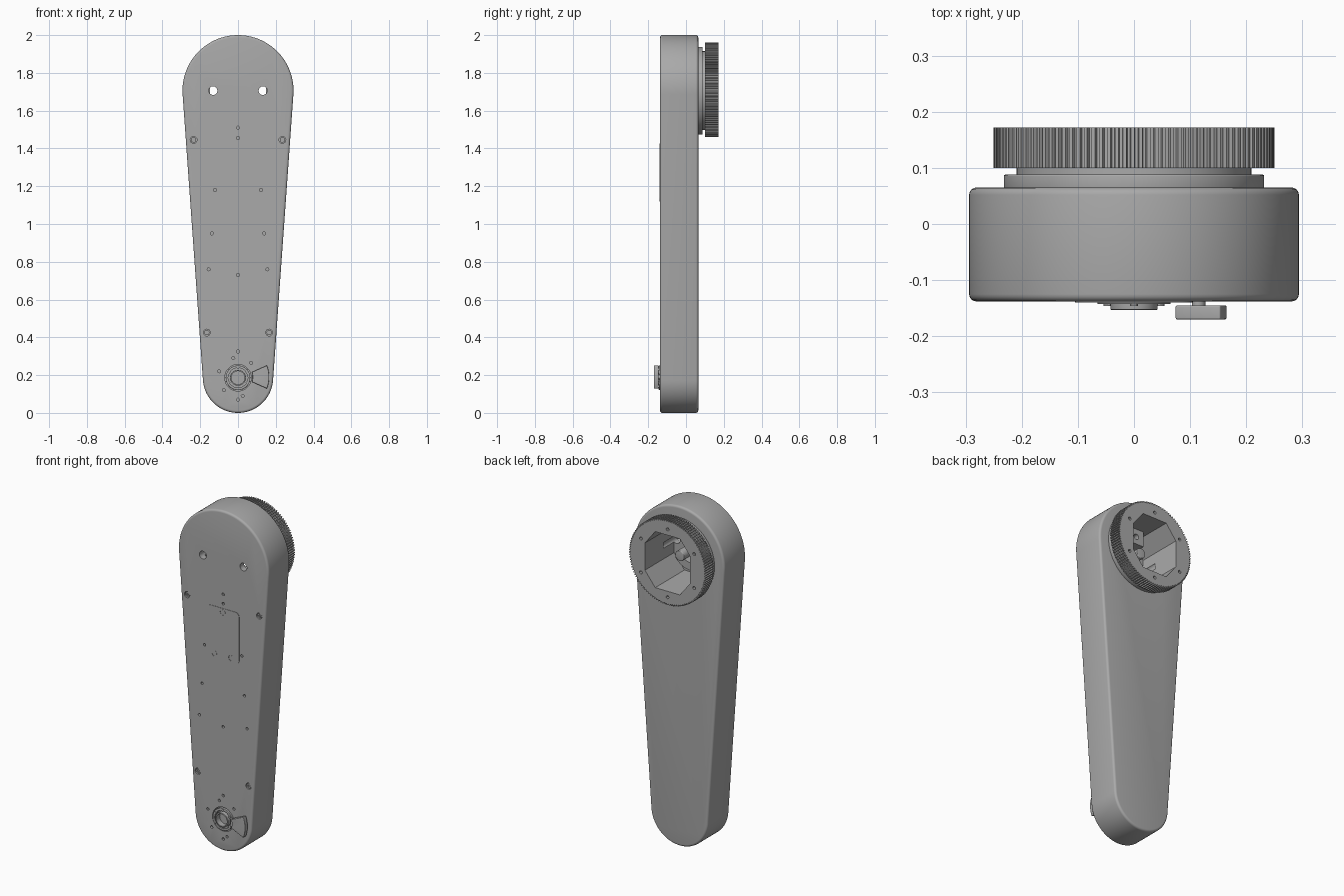
import bpy, bmesh, math
from math import sin, cos, pi

if "Cube" in bpy.data.objects:
    bpy.data.objects.remove(bpy.data.objects["Cube"])

grey = bpy.data.materials.new("satin grey")
grey.use_nodes = True
COLOUR = (0.4, 0.4, 0.4, 1)
grey.diffuse_color = COLOUR
grey.node_tree.nodes["Principled BSDF"].inputs["Base Color"].default_value = COLOUR

TOP_Z, TOP_R = 1.706, 0.294
LOW_Z, LOW_R = 0.186, 0.186
FRONT, BACK = -0.138, 0.065


def arc(x, z, r, a0, a1, n):
    return [(x + r * cos(a0 + (a1 - a0) * i / n), z + r * sin(a0 + (a1 - a0) * i / n))
            for i in range(n + 1)]


def circle(x, z, r, n=32):
    return arc(x, z, r, 0, 2 * pi, n)[:-1]


def ring_of(x, z, r, n, start=0.0):
    return circle(0, 0, 1, n) and [(x + r * cos(start + 2 * pi * i / n),
                                    z + r * sin(start + 2 * pi * i / n)) for i in range(n)]


def prism(name, outline, y0, y1, bevel=0.0):
    """Extrude an x-z outline along y, with an optional rounded rim."""
    bm = bmesh.new()
    face = bm.faces.new([bm.verts.new((x, y0, z)) for x, z in outline])
    side = bmesh.ops.extrude_face_region(bm, geom=[face])["geom"]
    bmesh.ops.translate(bm, vec=(0, y1 - y0, 0),
                        verts=[v for v in side if isinstance(v, bmesh.types.BMVert)])
    bmesh.ops.recalc_face_normals(bm, faces=bm.faces)
    mesh = bpy.data.meshes.new(name)
    bm.to_mesh(mesh)
    bm.free()
    mesh.materials.append(grey)
    obj = bpy.data.objects.new(name, mesh)
    bpy.context.collection.objects.link(obj)
    if bevel:
        mod = obj.modifiers.new("rounded rim", "BEVEL")
        mod.width, mod.segments = bevel, 4
        mod.limit_method, mod.angle_limit = "ANGLE", math.radians(40)
    return obj


def finish(obj, cutters=()):
    """Cut, apply modifiers and smooth the curved faces."""
    for c in cutters:
        mod = obj.modifiers.new("cut", "BOOLEAN")
        mod.operation, mod.solver, mod.object = "DIFFERENCE", "EXACT", c
    dg = bpy.context.evaluated_depsgraph_get()
    dg.update()
    mesh = bpy.data.meshes.new_from_object(obj.evaluated_get(dg))
    obj.modifiers.clear()
    obj.data = mesh
    for c in cutters:
        bpy.data.objects.remove(c)
    bpy.ops.object.select_all(action="DESELECT")
    obj.select_set(True)
    bpy.context.view_layer.objects.active = obj
    bpy.ops.object.shade_smooth_by_angle(angle=math.radians(30))


def hole(x, z, r, y0, y1, n=16):
    return prism("cutter", circle(x, z, r, n), y0, y1)


def both(x, z):
    return [(x, z), (-x, z)]


# Octagonal pocket running through the wheel into the body
def pocket(y0, y1):
    pts = [(0.147, 0.08), (0.08, 0.165), (-0.08, 0.165), (-0.147, 0.08)]
    pts += [(-x, -z) for x, z in pts]
    return prism("cutter", [(x, z + TOP_Z) for x, z in pts], y0, y1)


# Tapered arm body
lean = math.asin((TOP_R - LOW_R) / (TOP_Z - LOW_Z))
outline = arc(0, TOP_Z, TOP_R, -lean, pi + lean, 64)
outline += arc(0, LOW_Z, LOW_R, pi + lean, 2 * pi - lean, 48)
body = prism("arm_body", outline, FRONT, BACK, 0.013)

screws = both(0.235, 1.445) + both(0.165, 0.425)
panel_screws = [(0, 1.405)] + both(0.055, 1.15)
pins = both(0.122, 1.18) + both(0.138, 0.95) + both(0.155, 0.76)
pins += [(0, z) for z in (1.51, 1.455, 0.73, 0.325, 0.07)]
pins += [(-0.025, 0.29), (0.07, 0.265), (-0.1, 0.22), (-0.075, 0.12), (0.025, 0.09)]

cuts = [pocket(-0.1, 0.2), hole(0, LOW_Z, 0.07, -0.2, -0.11, 40)]
cuts += [hole(x, z, 0.023, -0.2, 0.0) for x, z in both(0.132, TOP_Z)]
cuts += [hole(x, z, 0.018, -0.2, FRONT + 0.014) for x, z in screws]
cuts += [hole(x, z, 0.008, -0.2, FRONT + 0.02, 12) for x, z in pins]
finish(body, cuts)

# Rounded service panel on the front
w, lo, hi, r = 0.105, 1.12, 1.427, 0.025
corners = [(w - r, hi - r), (r - w, hi - r), (r - w, lo + r), (w - r, lo + r)]
outline = []
for i, (x, z) in enumerate(corners):
    outline += arc(x, z, r, i * pi / 2, (i + 1) * pi / 2, 6)
panel = prism("service_panel", outline, FRONT - 0.002, FRONT + 0.001)
panel_cuts = [hole(x, z, 0.018, -0.2, 0) for x, z in panel_screws]
panel_cuts += [hole(x, z, 0.008, -0.2, 0, 12) for x, z in both(0.122, 1.18)]
finish(panel, panel_cuts)

# Screw heads with hexagonal sockets
for x, z in screws:
    head = prism("body_screw", circle(x, z, 0.014, 20), FRONT + 0.004, FRONT + 0.016)
    finish(head, [hole(x, z, 0.007, -0.2, FRONT + 0.01, 6)])
for x, z in panel_screws:
    head = prism("panel_screw", circle(x, z, 0.014, 20), FRONT - 0.001, FRONT + 0.001)
    finish(head)

# Flange and neck carrying the wheel
flange = prism("wheel_flange", circle(0, TOP_Z, 0.232, 80), BACK - 0.002, 0.088, 0.003)
finish(flange, [pocket(-0.1, 0.2)] + [hole(x, z, 0.01, 0.075, 0.2, 12)
                                     for x, z in ring_of(0, TOP_Z, 0.22, 8, pi / 8)])
neck = prism("wheel_neck", circle(0, TOP_Z, 0.209, 80), 0.087, 0.101)
finish(neck, [pocket(-0.1, 0.2)])

# Toothed wheel
TEETH = 110
rim = []
for i in range(TEETH):
    for part, radius in ((0, 0.242), (0.35, 0.242), (0.45, 0.25), (0.9, 0.25)):
        a = 2 * pi * (i + part) / TEETH
        rim.append((radius * cos(a), TOP_Z + 0.004 + radius * sin(a)))
wheel = prism("toothed_wheel", rim, 0.1, 0.172)
finish(wheel, [pocket(-0.1, 0.2)] + [hole(x, z, 0.009, 0.14, 0.2, 12)
                                    for x, z in ring_of(0, TOP_Z, 0.2, 6, pi / 6)])

# Shaft, lug and curved stop inside the pocket
finish(prism("pocket_shaft", circle(0, TOP_Z, 0.03), -0.101, 0.06, 0.004))
lug = prism("pocket_lug", [(-0.05, 1.78), (0.05, 1.78), (0.05, 1.872), (-0.05, 1.872)],
            -0.101, 0.02)
finish(lug, [hole(0, 1.825, 0.016, -0.04, 0.1)])
stop = arc(0, TOP_Z, 0.13, 1.2 * pi, 1.8 * pi, 20) + arc(0, TOP_Z, 0.085, 1.8 * pi, 1.2 * pi, 20)
finish(prism("pocket_stop", stop, -0.101, -0.05))

# Hollow hub in the lower recess
collar = prism("hub_collar", circle(0, LOW_Z, 0.065, 48), -0.143, -0.109, 0.002)
finish(collar, [hole(0, LOW_Z, 0.052, -0.2, -0.115, 40)])
hub = prism("hub_sleeve", circle(0, LOW_Z, 0.042, 40), -0.153, -0.112, 0.002)
finish(hub, [hole(0, LOW_Z, 0.035, -0.2, -0.12, 32)])
for x, z in ring_of(0, LOW_Z, 0.055, 6, pi / 6):
    finish(prism("hub_pin", circle(x, z, 0.007, 12), -0.153 if x < -0.05 else -0.146, -0.112))

# Fan-shaped thumb tab on a short stem
fan = arc(0, 0.19, 0.165, -0.38, 0.38, 16) + arc(0, 0.19, 0.078, 0.34, -0.34, 6)
finish(prism("thumb_tab", fan, -0.17, -0.145, 0.003))
finish(prism("thumb_tab_stem", circle(0.115, 0.19, 0.012, 16), -0.147, FRONT + 0.002))
